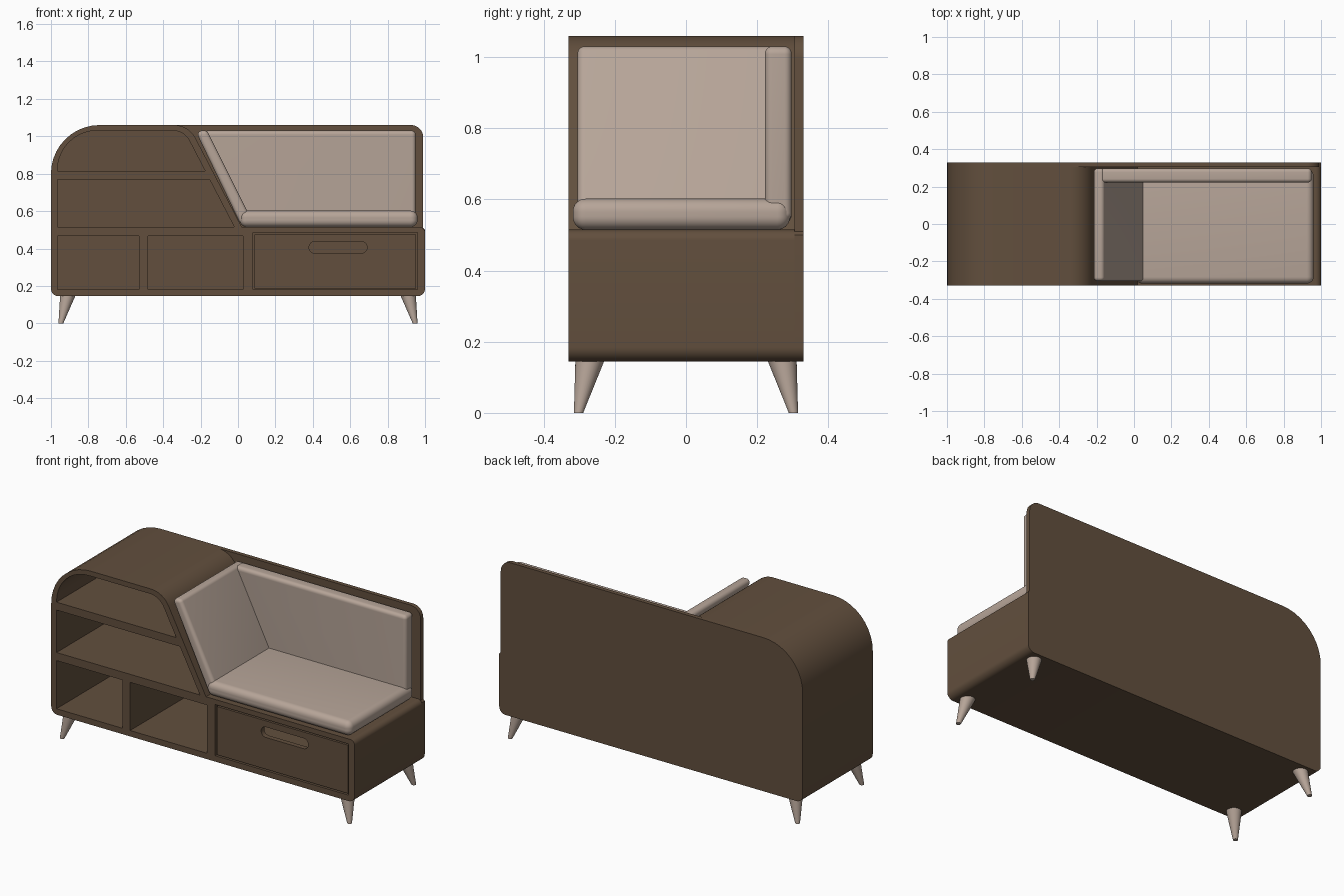
import bpy, bmesh, math
from mathutils import Vector

if "Cube" in bpy.data.objects:
    bpy.data.objects.remove(bpy.data.objects["Cube"])


def material(name, rgb):
    m = bpy.data.materials.new(name)
    m.diffuse_color = (*rgb, 1)
    m.use_nodes = True
    m.node_tree.nodes["Principled BSDF"].inputs["Base Color"].default_value = m.diffuse_color
    return m


BROWN = material("dark brown wood", (0.122, 0.078, 0.047))
BEIGE = material("beige fabric", (0.47, 0.375, 0.315))


def rounded(corners, steps=10):
    """Turn (x, z, radius) corners into a filleted outline."""
    out = []
    for i, (x, z, r) in enumerate(corners):
        p = Vector((x, z))
        a = Vector(corners[i - 1][:2]) - p
        b = Vector(corners[(i + 1) % len(corners)][:2]) - p
        if r == 0:
            out.append(p)
            continue
        a.normalize()
        b.normalize()
        half = a.angle(b) / 2
        centre = p + (a + b).normalized() * (r / math.sin(half))
        t = r / math.tan(half)
        u, v = p + a * t - centre, p + b * t - centre
        sweep = u.angle(v)
        for k in range(steps + 1):
            f = k / steps
            out.append(centre + (u * math.sin((1 - f) * sweep) + v * math.sin(f * sweep)) / math.sin(sweep))
    return out


def slab(name, outlines, y0, y1, mat, bevel=0.0):
    """Extrude a front-view outline (the others are holes) from y0 to y1."""
    cu = bpy.data.curves.new(name, 'CURVE')
    cu.dimensions = '2D'
    cu.fill_mode = 'BOTH'
    cu.extrude = (y1 - y0) / 2 - bevel
    cu.bevel_depth = bevel
    cu.bevel_resolution = 5
    cu.offset = -bevel
    for corners in outlines:
        pts = rounded(corners)
        s = cu.splines.new('POLY')
        s.points.add(len(pts) - 1)
        for q, p in zip(s.points, pts):
            q.co = (p.x, p.y, 0, 1)
        s.use_cyclic_u = True
    ob = bpy.data.objects.new(name, cu)
    bpy.context.collection.objects.link(ob)
    ob.location.y = (y0 + y1) / 2
    ob.rotation_euler.x = math.pi / 2
    bpy.ops.object.select_all(action='DESELECT')
    ob.select_set(True)
    bpy.context.view_layer.objects.active = ob
    bpy.ops.object.convert(target='MESH')
    ob = bpy.context.view_layer.objects.active
    bm = bmesh.new()
    bm.from_mesh(ob.data)
    bmesh.ops.remove_doubles(bm, verts=bm.verts, dist=0.0002)
    bmesh.ops.recalc_face_normals(bm, faces=bm.faces)
    bm.to_mesh(ob.data)
    bm.free()
    ob.data.materials.clear()
    ob.data.materials.append(mat)
    bpy.ops.object.shade_smooth_by_angle(angle=math.radians(35))
    return ob


def box(x0, x1, z0, z1, r=0.0):
    return [(x0, z0, r), (x1, z0, r), (x1, z1, r), (x0, z1, r)]


def slope(z, offset=0.0):
    """x of the slanted side at height z."""
    return 0.02 - 0.52 * (z - 0.515) + offset


# Cabinet frame with open compartments
outer = [(-1, 0.145, 0.04), (1, 0.145, 0.04), (1, 0.515, 0.03), (slope(0.515), 0.515, 0),
         (slope(1.06), 1.06, 0.13), (-1, 1.06, 0.26)]
top_cell = [(-0.965, 0.815, 0), (slope(0.815, -0.04), 0.815, 0),
            (slope(1.03, -0.04), 1.03, 0.1), (-0.965, 1.03, 0.21)]
middle_cell = [(-0.965, 0.515, 0), (slope(0.515, -0.04), 0.515, 0),
               (slope(0.768, -0.04), 0.768, 0), (-0.965, 0.768, 0)]
slab("cabinet_frame", [outer, top_cell, middle_cell, box(-0.965, -0.53, 0.18, 0.467),
                       box(-0.48, 0.028, 0.18, 0.467), box(0.08, 0.96, 0.18, 0.485)],
     -0.33, 0.305, BROWN)

# Back board
slab("back_board", [[(-1, 0.145, 0.04), (1, 0.145, 0.04), (1, 0.5, 0), (0.99, 0.51, 0),
                     (0.99, 1.06, 0.065), (-1, 1.06, 0.26)]], 0.305, 0.33, BROWN)

# Drawer front with grip slot
slab("drawer_front", [box(0.088, 0.952, 0.186, 0.474), box(0.38, 0.69, 0.375, 0.437, 0.0305)],
     -0.325, -0.295, BROWN)

# Cushions
slab("seat_cushion", [box(0.01, 0.96, 0.515, 0.602, 0.037)], -0.318, 0.292, BEIGE, 0.035)
slab("back_cushion", [[(0.03, 0.54, 0.022), (0.95, 0.54, 0.022), (0.95, 1.03, 0.022),
                       (-0.195, 1.03, 0.022)]], 0.222, 0.297, BEIGE, 0.02)
slab("side_cushion", [[(0.013, 0.53, 0.022), (0.075, 0.55, 0.022), (-0.165, 1.03, 0.022),
                       (-0.228, 1.03, 0.022)]], -0.305, 0.297, BEIGE, 0.02)

# Splayed tapered legs
for sx, side in ((-1, "left"), (1, "right")):
    for sy, end in ((-1, "front"), (1, "back")):
        bm = bmesh.new()
        bmesh.ops.create_cone(bm, cap_ends=True, segments=32, radius1=0.013, radius2=0.041, depth=0.148)
        for v in bm.verts:
            low = v.co.z < 0
            v.co += Vector((sx * (0.947 if low else 0.91), sy * (0.302 if low else 0.27), 0.074))
        name = f"{end}_{side}_leg"
        me = bpy.data.meshes.new(name)
        bm.to_mesh(me)
        bm.free()
        me.materials.append(BEIGE)
        ob = bpy.data.objects.new(name, me)
        bpy.context.collection.objects.link(ob)
        bpy.ops.object.select_all(action='DESELECT')
        ob.select_set(True)
        bpy.context.view_layer.objects.active = ob
        bpy.ops.object.shade_smooth_by_angle(angle=math.radians(35))
